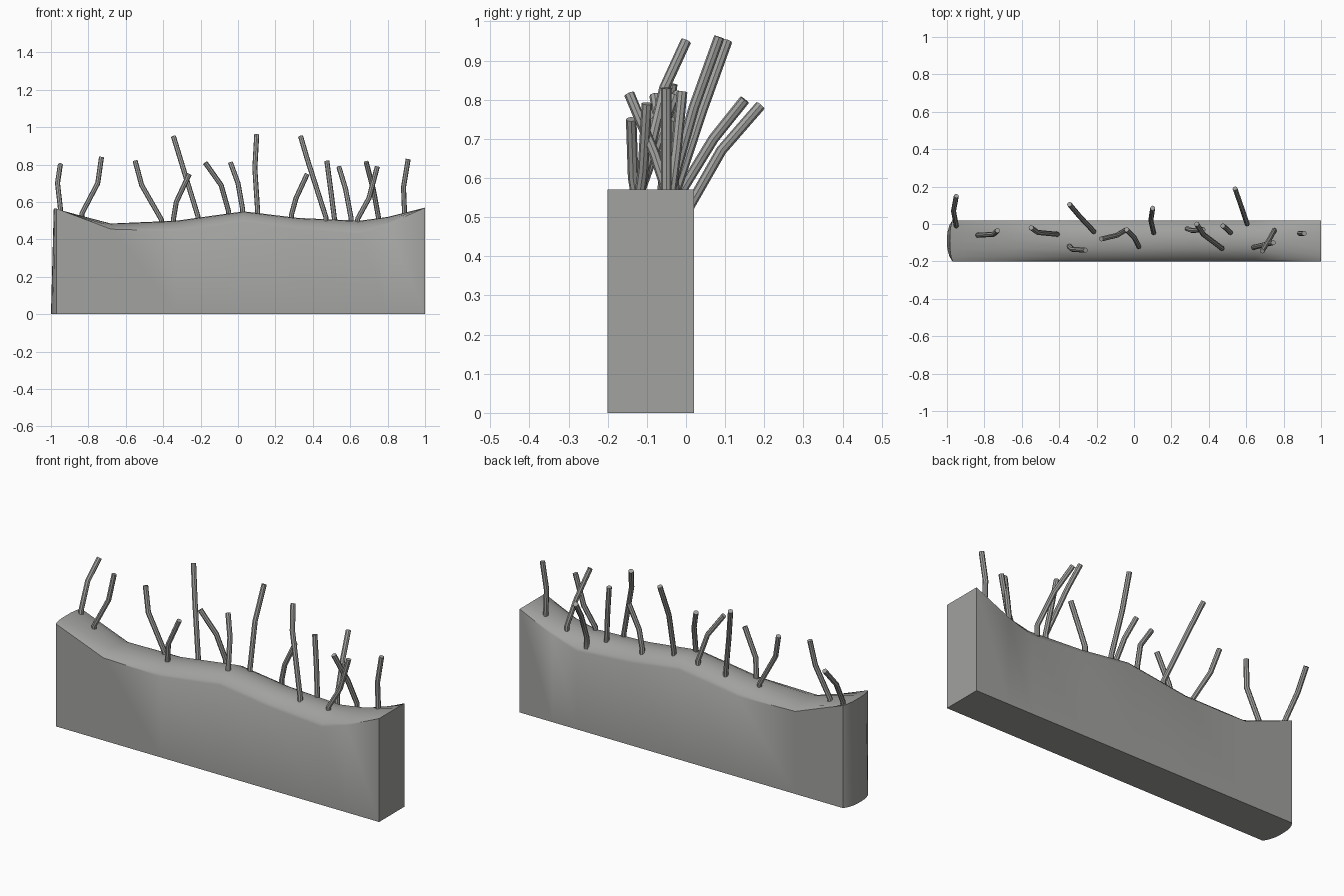
import bpy
import bmesh
from math import radians

default_cube = bpy.data.objects.get("Cube")
if default_cube:
    bpy.data.objects.remove(default_cube, do_unlink=True)

concrete = bpy.data.materials.new("concrete_grey")
grey = (0.36, 0.36, 0.35, 1.0)
concrete.diffuse_color = grey
concrete.use_nodes = True
concrete.node_tree.nodes["Principled BSDF"].inputs["Base Color"].default_value = grey

FRONT, BACK = -0.20, 0.02
CENTRE, HALF = (FRONT + BACK) / 2, (BACK - FRONT) / 2

# Broken top edge: position along the wall, crest height, rounding drop at the faces
STATIONS = [(-0.97, 0.565, 0), (-0.68, 0.485, 0.03), (-0.33, 0.50, 0.055),
            (0.03, 0.55, 0.055), (0.32, 0.515, 0.06), (0.65, 0.50, 0.07),
            (0.80, 0.52, 0.04), (1.0, 0.57, 0)]
ACROSS = [-1, -0.92, -0.75, -0.4, 0, 0.4, 0.75, 0.92, 1]


def crest_height(x):
    """Height of the wall's crest at x."""
    for (xa, za, _), (xb, zb, _) in zip(STATIONS, STATIONS[1:]):
        if x <= xb:
            return za + (zb - za) * (x - xa) / (xb - xa)
    return STATIONS[-1][1]


def build_wall():
    bm = bmesh.new()
    loops = []
    for i, (x, crest, drop) in enumerate(STATIONS):
        bottom, top = [], []
        for t in ACROSS:
            # The right end bulges outwards, a little more at the foot
            bulge = 1 - abs(t) ** 3 if i == 0 else 0
            y = CENTRE + HALF * t
            bottom.append(bm.verts.new((x - 0.03 * bulge, y, 0)))
            z = crest - drop * abs(t) ** 3
            top.append(bm.verts.new((x - 0.015 * bulge, y, z)))
        loops.append((bottom, top))

    # Closed skin around the cross-sections
    for (b1, t1), (b2, t2) in zip(loops, loops[1:]):
        ring1, ring2 = b1 + t1[::-1], b2 + t2[::-1]
        for j in range(len(ring1)):
            k = (j + 1) % len(ring1)
            bm.faces.new((ring1[j], ring1[k], ring2[k], ring2[j]))

    # End faces in vertical strips
    for bottom, top in (loops[0], loops[-1]):
        for j in range(len(bottom) - 1):
            bm.faces.new((bottom[j], bottom[j + 1], top[j + 1], top[j]))

    bmesh.ops.recalc_face_normals(bm, faces=bm.faces)
    mesh = bpy.data.meshes.new("broken_wall")
    bm.to_mesh(mesh)
    bm.free()
    wall = bpy.data.objects.new("broken_wall", mesh)
    bpy.context.collection.objects.link(wall)
    mesh.materials.append(concrete)
    return wall


def build_rod(number, base, bend, tip):
    """Bent bar rooted inside the wall."""
    x, y = base
    points = [(x, y, crest_height(x) - 0.05),
              (x, y, crest_height(x) + 0.01), bend, tip]
    curve = bpy.data.curves.new(f"bent_rod_{number}", "CURVE")
    curve.dimensions = "3D"
    curve.bevel_depth = 0.0135
    curve.bevel_resolution = 2
    curve.use_fill_caps = True
    spline = curve.splines.new("POLY")
    spline.points.add(len(points) - 1)
    for point, co in zip(spline.points, points):
        point.co = (*co, 1)
    rod = bpy.data.objects.new(f"bent_rod_{number}", curve)
    bpy.context.collection.objects.link(rod)
    curve.materials.append(concrete)
    return rod


# Exposed bars: base, bend and tip of each
RODS = [
    ((-0.95, -0.01), (-0.965, 0.07, 0.70), (-0.95, 0.15, 0.80)),
    ((-0.835, -0.06), (-0.75, -0.055, 0.70), (-0.73, -0.035, 0.84)),
    ((-0.41, -0.055), (-0.515, -0.045, 0.69), (-0.55, -0.02, 0.82)),
    ((-0.215, -0.04), (-0.29, 0.04, 0.77), (-0.345, 0.105, 0.95)),
    ((-0.345, -0.12), (-0.33, -0.135, 0.6), (-0.26, -0.14, 0.75)),
    ((-0.05, -0.035), (-0.09, -0.06, 0.69), (-0.175, -0.08, 0.81)),
    ((0.025, -0.12), (0, -0.07, 0.7), (-0.04, -0.03, 0.81)),
    ((0.105, -0.045), (0.09, 0.02, 0.78), (0.1, 0.085, 0.96)),
    ((0.285, -0.025), (0.31, -0.035, 0.62), (0.37, -0.03, 0.75)),
    ((0.47, -0.13), (0.37, -0.055, 0.83), (0.335, 0, 0.95)),
    ((0.515, -0.045), (0.495, -0.025, 0.67), (0.475, -0.01, 0.82)),
    ((0.605, 0), (0.575, 0.09, 0.67), (0.54, 0.19, 0.785)),
    ((0.64, -0.125), (0.7, -0.11, 0.62), (0.745, -0.1, 0.79)),
    ((0.75, -0.035), (0.725, -0.08, 0.66), (0.685, -0.145, 0.815)),
    ((0.89, -0.05), (0.885, -0.05, 0.68), (0.91, -0.05, 0.83)),
]

parts = [build_wall()]
parts += [build_rod(i + 1, *shape) for i, shape in enumerate(RODS)]

# Turn the bars into meshes and smooth everything but the sharp edges
bpy.ops.object.select_all(action="DESELECT")
for part in parts:
    part.select_set(True)
bpy.context.view_layer.objects.active = parts[1]
bpy.ops.object.convert(target="MESH")
bpy.ops.object.shade_smooth_by_angle(angle=radians(40))
